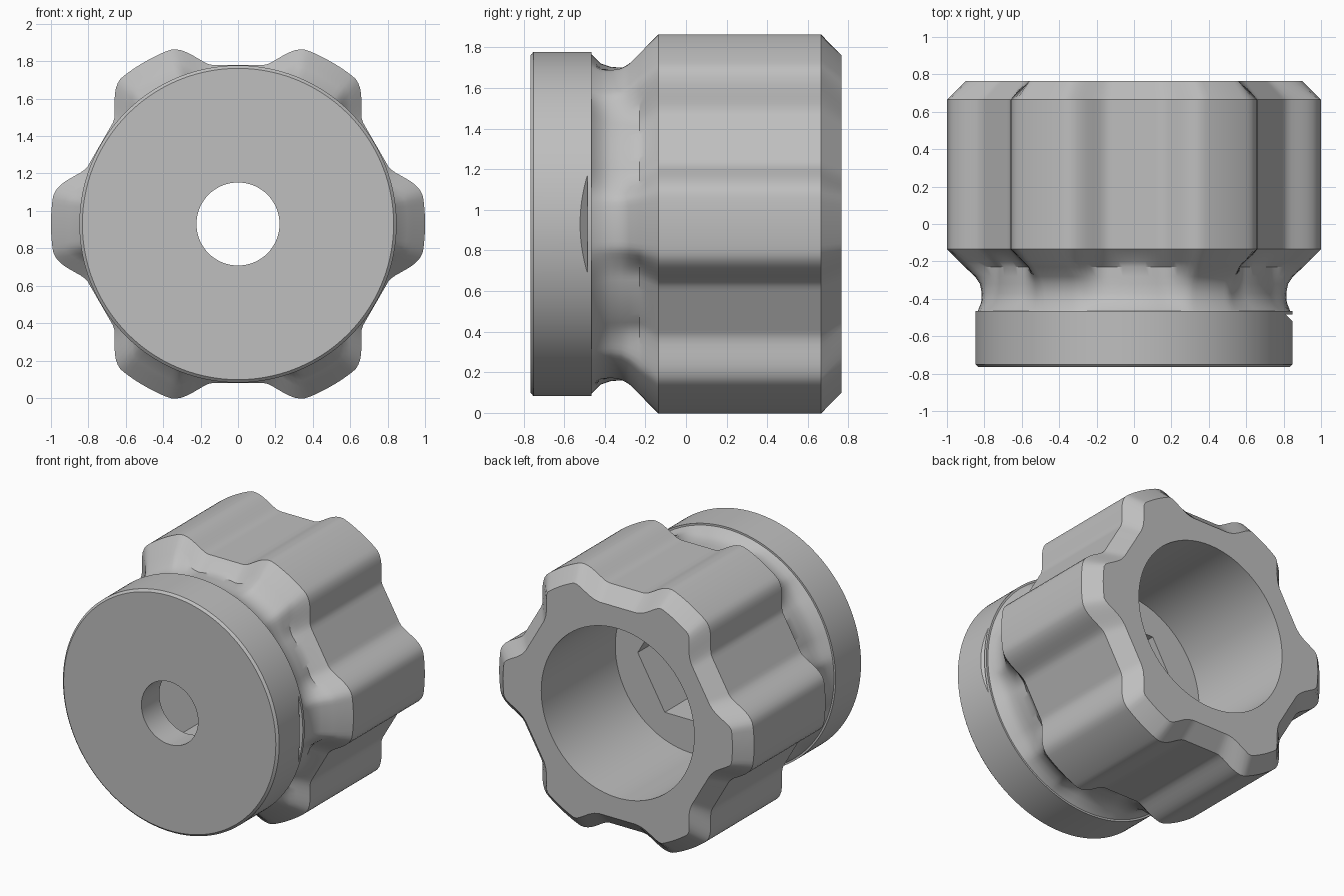
import bpy, bmesh
from math import sin, cos, radians, sqrt, hypot

if "Cube" in bpy.data.objects:
    bpy.data.objects.remove(bpy.data.objects["Cube"])

N = 240            # columns around the axis
AXIS_Z = 0.93      # height of the knob axis
ANGLES = [360 * i / N for i in range(N)]
DIRS = [(cos(radians(a)), sin(radians(a))) for a in ANGLES]

grey = bpy.data.materials.new("plain_grey")
grey.use_nodes = True
colour = (0.52, 0.52, 0.52, 1)
grey.diffuse_color = colour
grey.node_tree.nodes["Principled BSDF"].inputs["Base Color"].default_value = colour


def circle(r):
    return [r] * N


def hexagon(r):
    return [r * cos(radians(30)) / cos(radians(a % 60 - 30)) for a in ANGLES]


def lobed():
    """Six rounded grip lobes joined by flat valleys."""
    radii = []
    for a in ANGLES:
        off = abs((a + 30) % 60 - 30)
        valley = 0.85 / cos(radians(30 - off))
        t = min(max((21 - off) / 13, 0), 1)
        t = t * t * (3 - 2 * t)
        radii.append(valley + (1 - valley) * t)
    return radii


def inset(radii, d):
    """Outline moved inward by a constant distance."""
    pts = [(r * u, r * v) for r, (u, v) in zip(radii, DIRS)]
    result = []
    for u, v in DIRS:
        best = 2
        for px, pz in pts:
            along, across = px * u + pz * v, px * v - pz * u
            if along > 0 and abs(across) < d:
                best = min(best, along - sqrt(d * d - across * across))
        result.append(best)
    return result


def blend(radii, r, t):
    return [a + (r - a) * t for a in radii]


grip = lobed()
shoulder = [max(r, 0.77) for r in inset(grip, 0.095)]

# Cross-sections in order: front disc, neck, grip, bore, hex socket, through hole
sections = [
    (-0.765, circle(0.832)),
    (-0.75, circle(0.848)),
    (-0.465, circle(0.848)),
    (-0.465, circle(0.835)),
    (-0.42, blend(shoulder, 0.795, 0.8)),
    (-0.37, blend(shoulder, 0.775, 0.7)),
    (-0.32, blend(shoulder, 0.77, 0.6)),
    (-0.28, blend(shoulder, 0.77, 0.4)),
    (-0.23, shoulder),
    (-0.20, inset(grip, 0.065)),
    (-0.135, grip),
    (0.665, grip),
    (0.765, inset(grip, 0.1)),
    (0.765, circle(0.6)),
    (-0.065, circle(0.6)),
    (-0.065, hexagon(0.424)),
    (-0.565, hexagon(0.424)),
    (-0.565, circle(0.222)),
    (-0.765, circle(0.222)),
]


def add_object(name, bm):
    bmesh.ops.recalc_face_normals(bm, faces=bm.faces)
    mesh = bpy.data.meshes.new(name)
    bm.to_mesh(mesh)
    bm.free()
    mesh.materials.append(grey)
    obj = bpy.data.objects.new(name, mesh)
    bpy.context.collection.objects.link(obj)
    return obj


# Knob body: one closed skin through all sections
bm = bmesh.new()
rings = [[bm.verts.new((r * u, y, AXIS_Z + r * v)) for r, (u, v) in zip(radii, DIRS)]
         for y, radii in sections]
for k, ring in enumerate(rings):
    nxt = rings[(k + 1) % len(rings)]
    for i in range(N):
        j = (i + 1) % N
        bm.faces.new((ring[i], ring[j], nxt[j], nxt[i]))
knob = add_object("grip_knob", bm)

# Index notch in the rim of the disc
bm = bmesh.new()
ends = [[bm.verts.new((x, y, AXIS_Z + z)) for x, y in
         ((0.813, -0.485), (0.88, -0.485), (0.88, -0.555))] for z in (-0.4, 0.4)]
bm.faces.new(ends[0])
bm.faces.new(ends[1])
for i in range(3):
    j = (i + 1) % 3
    bm.faces.new((ends[0][i], ends[0][j], ends[1][j], ends[1][i]))
cutter = add_object("notch_cutter", bm)
cutter.hide_render = True

cut = knob.modifiers.new("rim_notch", 'BOOLEAN')
cut.operation = 'DIFFERENCE'
cut.solver = 'EXACT'
cut.object = cutter
bpy.ops.object.select_all(action='DESELECT')
knob.select_set(True)
bpy.context.view_layer.objects.active = knob
bpy.ops.object.modifier_apply(modifier=cut.name)
bpy.data.objects.remove(cutter)
bpy.ops.object.shade_smooth_by_angle(angle=radians(30))
